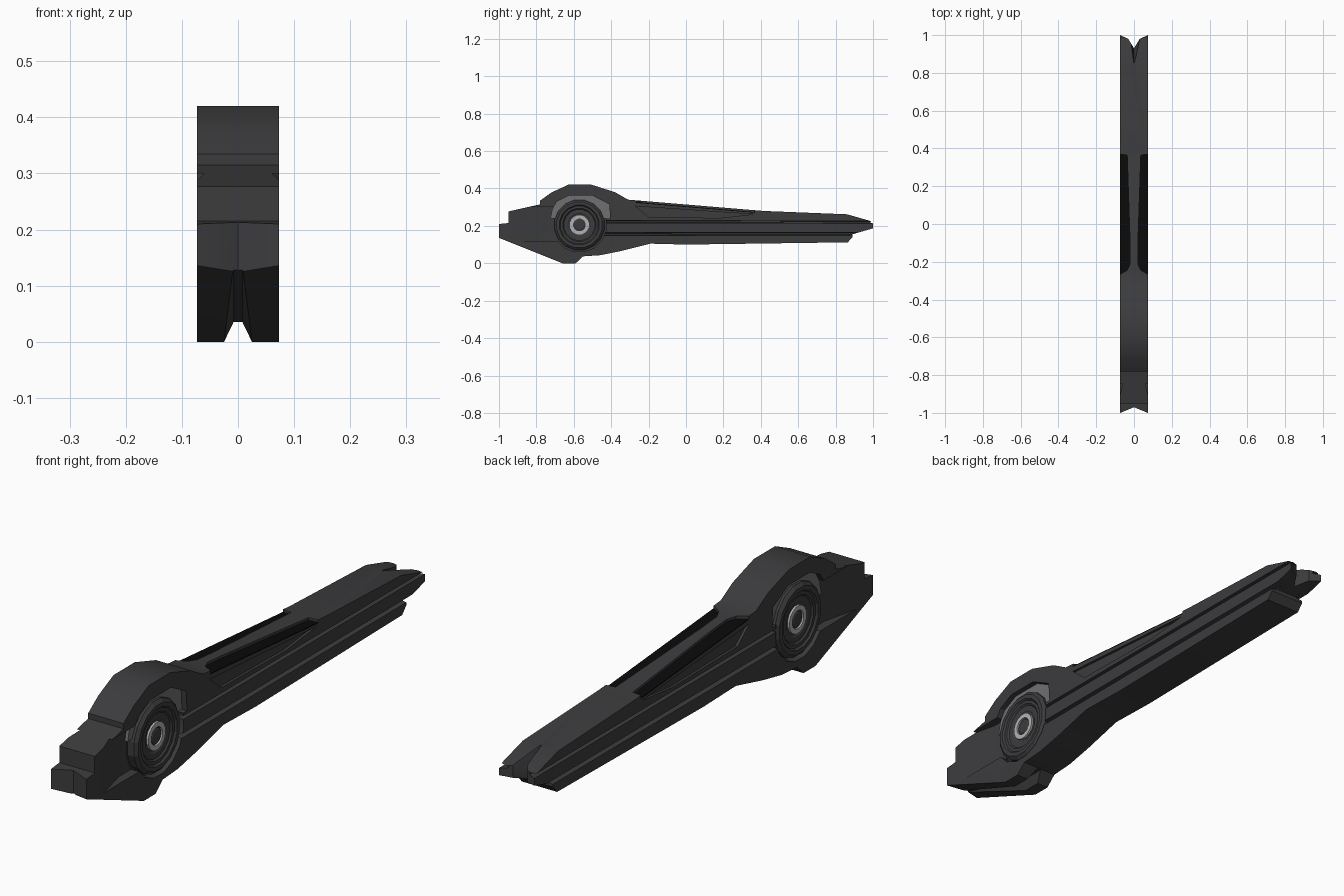
import bpy, bmesh, math

if "Cube" in bpy.data.objects:
    bpy.data.objects.remove(bpy.data.objects["Cube"])


def material(name, r, g, b):
    m = bpy.data.materials.new(name)
    m.diffuse_color = (r, g, b, 1)
    m.use_nodes = True
    m.node_tree.nodes["Principled BSDF"].inputs["Base Color"].default_value = m.diffuse_color
    return m


DARK = material("dark_metal", 0.045, 0.045, 0.048)
BLACK = material("black_inset", 0.003, 0.003, 0.003)
STEEL = material("light_steel", 0.45, 0.45, 0.45)
GREY = material("mid_grey", 0.16, 0.16, 0.17)
W = 0.073                      # half width of the whole model
HY, HZ = -0.57, 0.205          # hub centre


def loft(name, sections, mat=DARK, closed=False):
    """Skin a list of equal-length point loops; cap the ends unless closed."""
    bm = bmesh.new()
    rings = [[bm.verts.new(p) for p in s] for s in sections]
    n = len(rings[0])
    pairs = list(zip(rings, rings[1:]))
    if closed:
        pairs.append((rings[-1], rings[0]))
    else:
        bm.faces.new(rings[0])
        bm.faces.new(rings[-1])
    for a, b in pairs:
        for i in range(n):
            j = (i + 1) % n
            bm.faces.new((a[i], a[j], b[j], b[i]))
    bmesh.ops.recalc_face_normals(bm, faces=bm.faces)
    me = bpy.data.meshes.new(name)
    bm.to_mesh(me)
    bm.free()
    me.materials.append(mat)
    ob = bpy.data.objects.new(name, me)
    bpy.context.collection.objects.link(ob)
    return ob


def prism(name, pts, x0, x1, mat=DARK):
    """Side-view (y, z) outline extruded along x."""
    return loft(name, [[(x, y, z) for y, z in pts] for x in (x0, x1)], mat)


def circle(r, x, n=16):
    return [(x, HY + r * math.cos((i + .5) * math.tau / n),
             HZ + r * math.sin((i + .5) * math.tau / n)) for i in range(n)]


def cut(ob, cutter):
    cutter.hide_render = True
    m = ob.modifiers.new("cut", 'BOOLEAN')
    m.operation, m.solver, m.object = 'DIFFERENCE', 'EXACT', cutter
    dg = bpy.context.evaluated_depsgraph_get()
    me = bpy.data.meshes.new_from_object(ob.evaluated_get(dg))
    ob.modifiers.clear()
    ob.data = me
    bpy.data.objects.remove(cutter)


# main body silhouette
body = prism("body", [
    (-1, .136), (-1, .21), (-.95, .215), (-.95, .277), (-.78, .315),
    (-.78, .335), (-.72, .378), (-.63, .42), (-.505, .42), (-.38, .38),
    (-.31, .34), (.41, .28), (.86, .262), (1, .222), (1, .187), (.89, .155),
    (.89, .14), (.865, .112), (0, .1), (-.19, .105), (-.355, .064),
    (-.46, .043), (-.55, .037), (-.59, 0), (-.66, 0)], -W, W)

# forked tail, V widening towards the top
cut(body, loft("tail_notch", [
    [(.08, 1.003, z), (.03, .98, z), (0, v, z), (-.03, .98, z),
     (-.08, 1.003, z), (0, 1.1, z)]
    for z, v in ((.14, .93), (.2, .93), (.27, .84))]))
# shallow V in the nose
cut(body, loft("nose_notch", [
    [(.09, -1.007, z), (0, -.97, z), (-.09, -1.007, z), (0, -1.1, z)]
    for z in (.05, .35)]))
# tapered channel under the keel
cut(body, loft("keel_channel", [
    [(-.032, y, z - .015), (-.008, y, z + .035), (.008, y, z + .035), (.032, y, z - .015)]
    for y, z in ((-1.1, .131), (-.66, 0), (-.5, 0))]))

arch = [(-.725, .24), (-.715, .29), (-.69, .33), (-.625, .362), (-.5, .362),
        (-.41, .315), (-.405, .24)]
for s in (1, -1):
    side = "right" if s > 0 else "left"
    # two long slits framing the middle bar
    for z0, z1, h in ((.222, .220, .007), (.156, .158, .009)):
        cut(body, loft("slit", [
            [(s * x, y, z - k), (s * x, y, z + k), (s * .08, y, z + h), (s * .08, y, z - h)]
            for y, z, x, k in ((-.5, z0, .045, .004), (1.05, z1, .045, .004))]))
    # lowered flank in front of the hub
    cut(body, loft("front_relief", [
        [(s * .08, -.9, z), (s * W, -.9, z), (s * .04, -.76, z),
         (s * .04, -.6, z), (s * .08, -.6, z)] for z in (.12, .30)]))
    # round hub seat and arched window above it
    cut(body, loft("hub_seat", [circle(.146, s * .035), circle(.146, s * .08)]))
    cut(body, prism("arch_seat", arch, s * .045, s * .08))
    prism("arch_panel_" + side, arch, s * .035, s * .052, GREY)
    # shallow triangular relief below the top slot
    cut(body, prism("shoulder_relief", [
        (-.27, .305), (-.2, .248), (.18, .242), (.36, .262)], s * .063, s * .08))

    # top slot beside the spine, lined in black
    def slot(top, h):
        f = lambda y: .323 - (y + .27) * .083
        return [[(s * x, a, f(a)), (s * x, a, f(a) + h), (s * x, b, f(b) + h), (s * x, b, f(b))]
                for x, a, b in ((.02, -.21, -.12), (.036, -.245, .365), (top, -.27, .37))]
    cut(body, loft("slot", slot(.08, .06)))
    loft("slot_lining_" + side, slot(W, .004), BLACK)
    # stepped hub ring
    loft("hub_" + side, [circle(r, s * x) for r, x in (
        (.136, .03), (.136, .062), (.124, W), (.108, W), (.102, .066), (.09, .066),
        (.084, .060), (.064, .060), (.058, .056), (.01, .056))])
    loft("hub_steel_ring_" + side, [circle(r, s * x) for r, x in (
        (.052, .054), (.052, .064), (.034, .064), (.034, .054))], STEEL, closed=True)
    loft("hub_pin_" + side, [circle(r, s * x) for r, x in (
        (.03, .054), (.03, .06), (.024, .063))])

# soft shading over the gently curved back
body.data.shade_smooth()
bpy.context.view_layer.objects.active = body
body.select_set(True)
bpy.ops.object.shade_smooth_by_angle(angle=math.radians(28))
